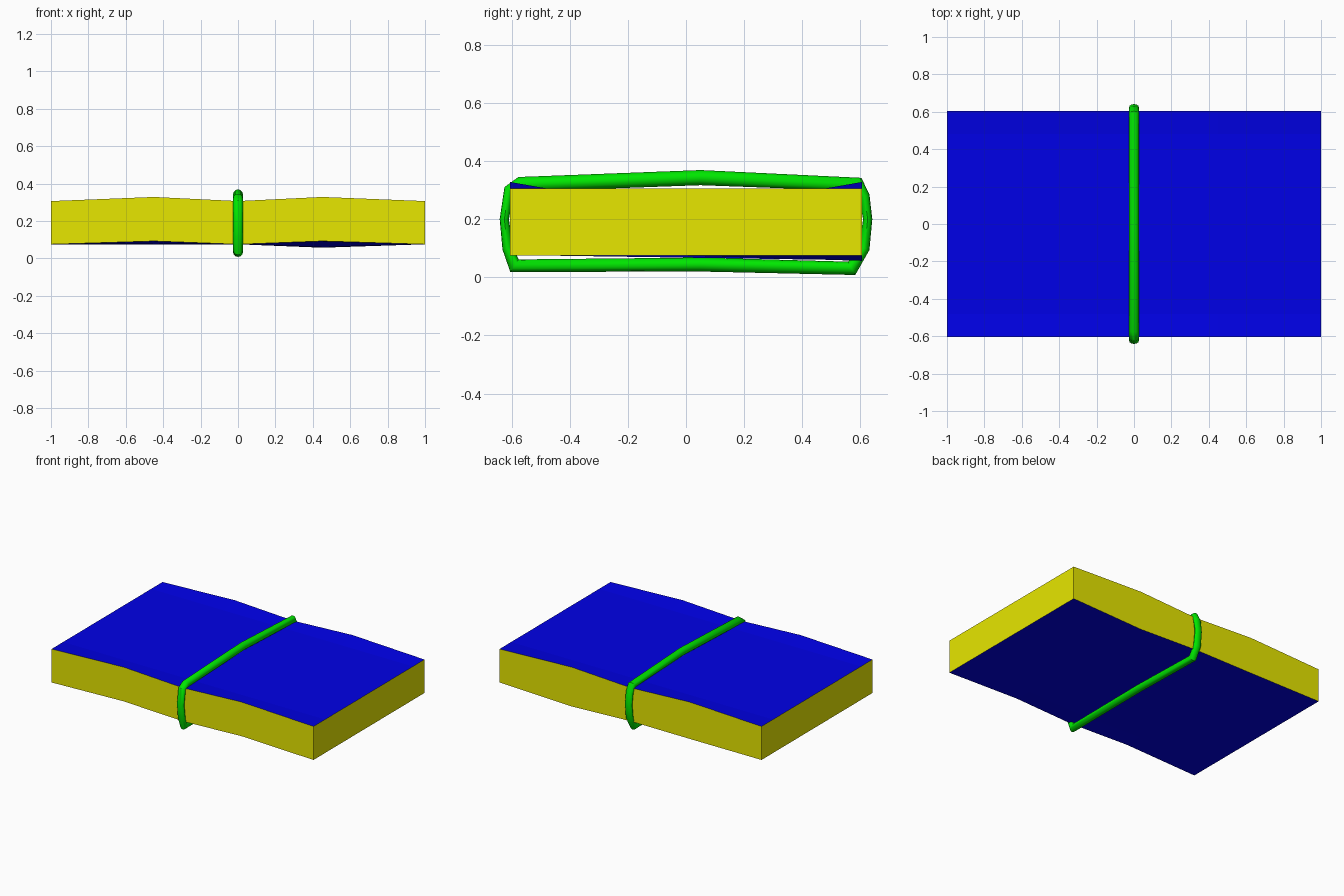
import bpy, bmesh, math
from mathutils import Vector

cube = bpy.data.objects.get("Cube")
if cube:
    bpy.data.objects.remove(cube, do_unlink=True)


def material(name, rgb):
    m = bpy.data.materials.new(name)
    m.use_nodes = True
    m.diffuse_color = (*rgb, 1)
    m.node_tree.nodes["Principled BSDF"].inputs["Base Color"].default_value = (*rgb, 1)
    return m


def add_object(name, bm, *mats):
    bmesh.ops.recalc_face_normals(bm, faces=bm.faces)
    mesh = bpy.data.meshes.new(name)
    bm.to_mesh(mesh)
    bm.free()
    for m in mats:
        mesh.materials.append(m)
    ob = bpy.data.objects.new(name, mesh)
    bpy.context.collection.objects.link(ob)
    return ob


yellow = material("yellow", (0.8, 0.8, 0.0))
blue = material("blue", (0.0, 0.0, 0.8))
green = material("green", (0.0, 0.8, 0.0))

# Slab: grid top and bottom with gently wavy long edges
XS = (-1, -0.45, 0, 0.45, 1)
YS = (-0.605, -0.48, 0.48, 0.605)


def top_z(x, y):
    bump = abs(x) == 0.45 and abs(y) > 0.5
    return 0.328 if bump else 0.306


def bottom_z(x, y):
    if abs(x) != 0.45:
        return 0.075
    t = (y + 0.6) / 1.2
    return 0.092 * (1 - t) + (0.057 if x > 0 else 0.074) * t


bm = bmesh.new()
grids = [[[bm.verts.new((x, y, f(x, y))) for y in YS] for x in XS]
         for f in (top_z, bottom_z)]
for g in grids:
    for i in range(len(XS) - 1):
        for j in range(len(YS) - 1):
            f = bm.faces.new((g[i][j], g[i + 1][j], g[i + 1][j + 1], g[i][j + 1]))
            f.material_index = 1

# Yellow walls join the rims of the two covers
for g_edge in [e for e in bm.edges if e.is_boundary and e.verts[0].co.z > 0.2]:
    pair = list(g_edge.verts)
    low = [next(v for v in bm.verts if v.co.z < 0.2 and v.co.xy == p.co.xy) for p in pair]
    bm.faces.new((pair[0], pair[1], low[1], low[0]))
add_object("slab", bm, yellow, blue)

# Band: closed loop of oval rings, each (y, z, half thickness)
PATH = [(-0.57, 0.32, 0.026), (0.05, 0.343, 0.026), (0.59, 0.32, 0.026),
        (0.614, 0.28, 0.018), (0.625, 0.2, 0.016), (0.614, 0.1, 0.018),
        (0.57, 0.031, 0.026), (0.05, 0.044, 0.024), (-0.59, 0.04, 0.026),
        (-0.614, 0.1, 0.018), (-0.625, 0.2, 0.016), (-0.61, 0.3, 0.018)]
SIDES = 12
bm = bmesh.new()
rings = []
for i, (y, z, thick) in enumerate(PATH):
    a, b = PATH[i - 1], PATH[(i + 1) % len(PATH)]
    here = Vector((y, z))
    tangent = (here - Vector(a[:2])).normalized() + (Vector(b[:2]) - here).normalized()
    tangent.normalize()
    ring = []
    for k in range(SIDES):
        ang = math.tau * k / SIDES
        r = thick * math.sin(ang)
        ring.append(bm.verts.new((0.026 * math.cos(ang), y - tangent.y * r, z + tangent.x * r)))
    rings.append(ring)
for i, ring in enumerate(rings):
    prev = rings[i - 1]
    for k in range(SIDES):
        bm.faces.new((prev[k - 1], prev[k], ring[k], ring[k - 1]))
band = add_object("band", bm, green)

bpy.ops.object.select_all(action="DESELECT")
band.select_set(True)
bpy.context.view_layer.objects.active = band
bpy.ops.object.shade_smooth_by_angle(angle=math.radians(40))
